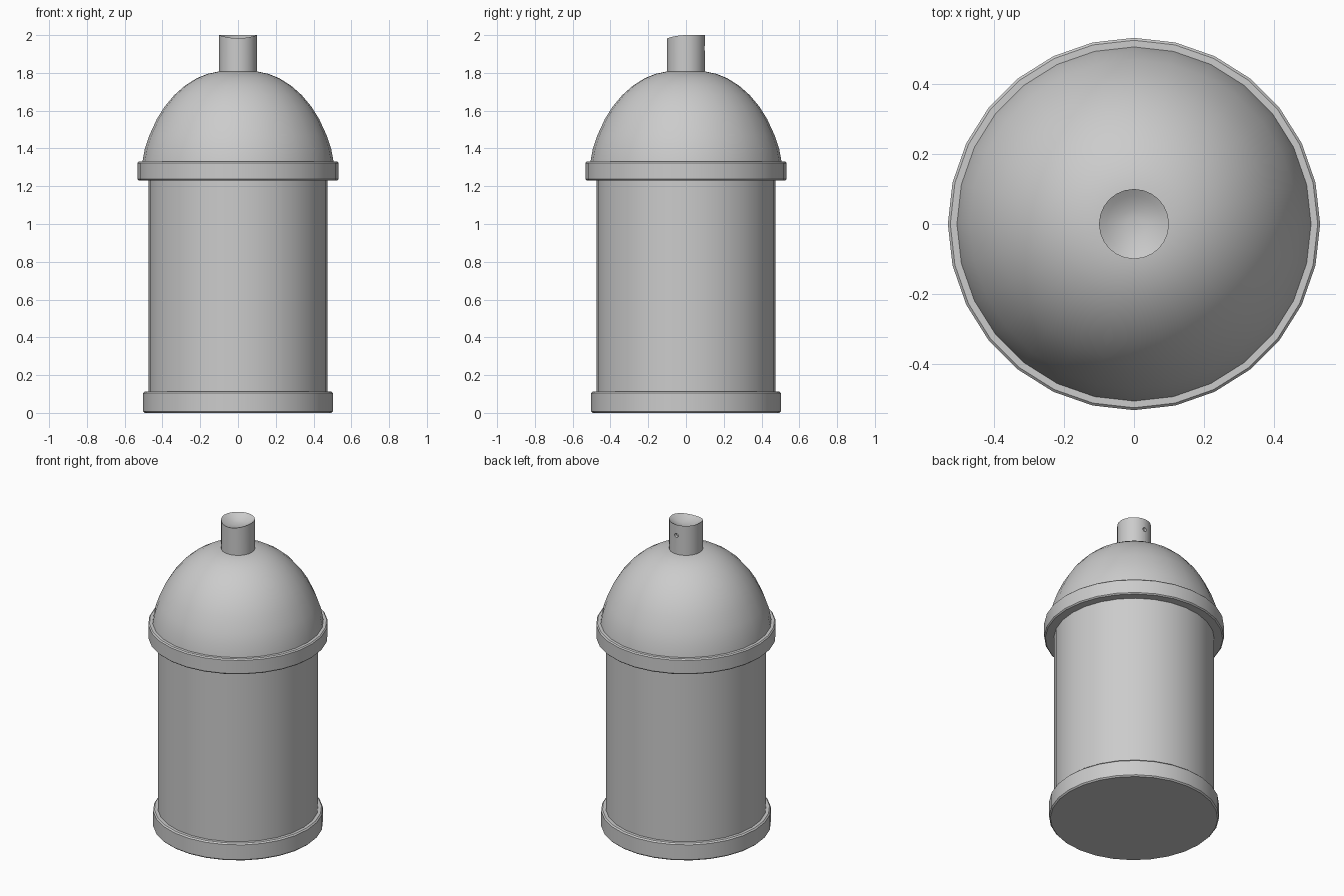
import bpy
import bmesh
from math import sin, cos, pi, radians

if "Cube" in bpy.data.objects:
    bpy.data.objects.remove(bpy.data.objects["Cube"])


def skin(name, rings, angle=35):
    """Join rings of points into a closed solid with capped ends."""
    bm = bmesh.new()
    loops = [[bm.verts.new(p) for p in ring] for ring in rings]
    n = len(loops[0])
    for a, b in zip(loops, loops[1:]):
        for i in range(n):
            j = (i + 1) % n
            bm.faces.new((a[i], a[j], b[j], b[i]))
    bm.faces.new(loops[0][::-1])
    bm.faces.new(loops[-1])
    bmesh.ops.recalc_face_normals(bm, faces=bm.faces)
    mesh = bpy.data.meshes.new(name)
    bm.to_mesh(mesh)
    bm.free()
    ob = bpy.data.objects.new(name, mesh)
    bpy.context.collection.objects.link(ob)
    bpy.ops.object.select_all(action='DESELECT')
    ob.select_set(True)
    bpy.context.view_layer.objects.active = ob
    bpy.ops.object.shade_smooth_by_angle(angle=radians(angle))
    return ob


def ring(r, z, n=28):
    return [(r * cos(2 * pi * i / n), r * sin(2 * pi * i / n), z) for i in range(n)]


def lathe(name, profile):
    return skin(name, [ring(r, z) for r, z in profile])


# Can body with base and shoulder bands
lathe("base_band", [(0.495, 0), (0.503, 0.008), (0.503, 0.105), (0.495, 0.113), (0.46, 0.113)])
lathe("can_body", [(0.475, 0.05), (0.475, 1.28)])
lathe("shoulder_band", [(0.47, 1.23), (0.525, 1.23), (0.532, 1.237),
                        (0.532, 1.323), (0.525, 1.33), (0.46, 1.33)])

# Domed cap
lathe("dome_cap", [(0.51, 1.30), (0.506, 1.33), (0.493, 1.40), (0.469, 1.47),
                   (0.43, 1.555), (0.388, 1.622), (0.337, 1.683), (0.28, 1.733),
                   (0.218, 1.772), (0.16, 1.795), (0.10, 1.808)])

# Spray button: finger dish on top, lip dipped towards the front
N = 24


def dish_ring(t):
    pts = []
    for x, y, _ in ring(0.1 * t, 0, N):
        s = min(0, y / (0.1 * t))
        rim = 2.0 - 0.017 * s * s
        pts.append((x, y, rim * t * t + 1.965 * (1 - t * t)))
    return pts


skin("spray_button", [ring(0.1, 1.78, N)] + [dish_ring(t) for t in (1, 0.8, 0.6, 0.4, 0.2)])
button = bpy.context.object

# Small spray hole at the back of the button
bpy.ops.mesh.primitive_cylinder_add(vertices=12, radius=0.014, depth=0.04,
                                    location=(0, 0.1, 1.93), rotation=(pi / 2, 0, 0))
cutter = bpy.context.object
cutter.name = "spray_hole_cutter"
cutter.hide_render = True
cutter.hide_set(True)
mod = button.modifiers.new("spray_hole", 'BOOLEAN')
mod.operation = 'DIFFERENCE'
mod.solver = 'EXACT'
mod.object = cutter
